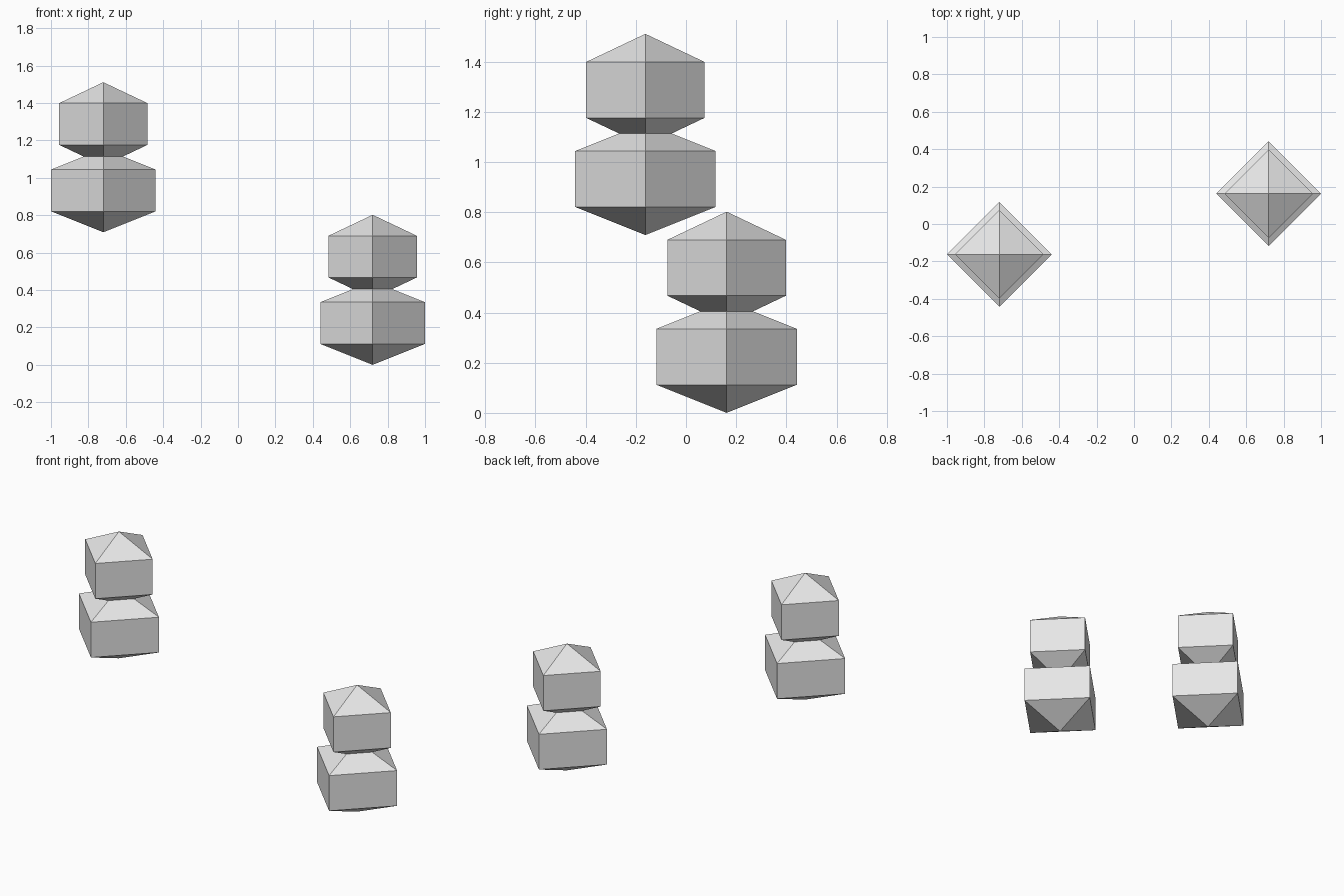
import bpy
import bmesh
import math

if "Cube" in bpy.data.objects:
    bpy.data.objects.remove(bpy.data.objects["Cube"])

grey = bpy.data.materials.new("light grey")
grey.diffuse_color = (0.8, 0.8, 0.8, 1)
grey.use_nodes = True
grey.node_tree.nodes["Principled BSDF"].inputs["Base Color"].default_value = grey.diffuse_color


def capsule(name, x, y, z, radius, cap=0.112, wall=0.223):
    """Four-sided prism with a pyramid at each end, corners on the x and y axes."""
    bm = bmesh.new()
    rings = []
    for h in (z + cap, z + cap + wall):
        rings.append([bm.verts.new((radius * math.cos(i * math.pi / 2),
                                    radius * math.sin(i * math.pi / 2), h))
                      for i in range(4)])
    low, high = rings
    bottom = bm.verts.new((0, 0, z))
    top = bm.verts.new((0, 0, z + 2 * cap + wall))
    for i in range(4):
        j = (i + 1) % 4
        bm.faces.new((low[i], low[j], high[j], high[i]))
        bm.faces.new((high[i], high[j], top))
        bm.faces.new((low[j], low[i], bottom))
    mesh = bpy.data.meshes.new(name)
    bm.to_mesh(mesh)
    bm.free()
    mesh.materials.append(grey)
    obj = bpy.data.objects.new(name, mesh)
    obj.location = (x, y, 0)
    bpy.context.collection.objects.link(obj)


# Two matching stacks, each a wide body with a narrower one sunk into its tip
for side, x, y, z in (("left", -0.72, -0.162, 0.709), ("right", 0.72, 0.162, 0.0)):
    capsule(side + "_lower_body", x, y, z, 0.28)
    capsule(side + "_upper_body", x, y, z + 0.355, 0.236)
